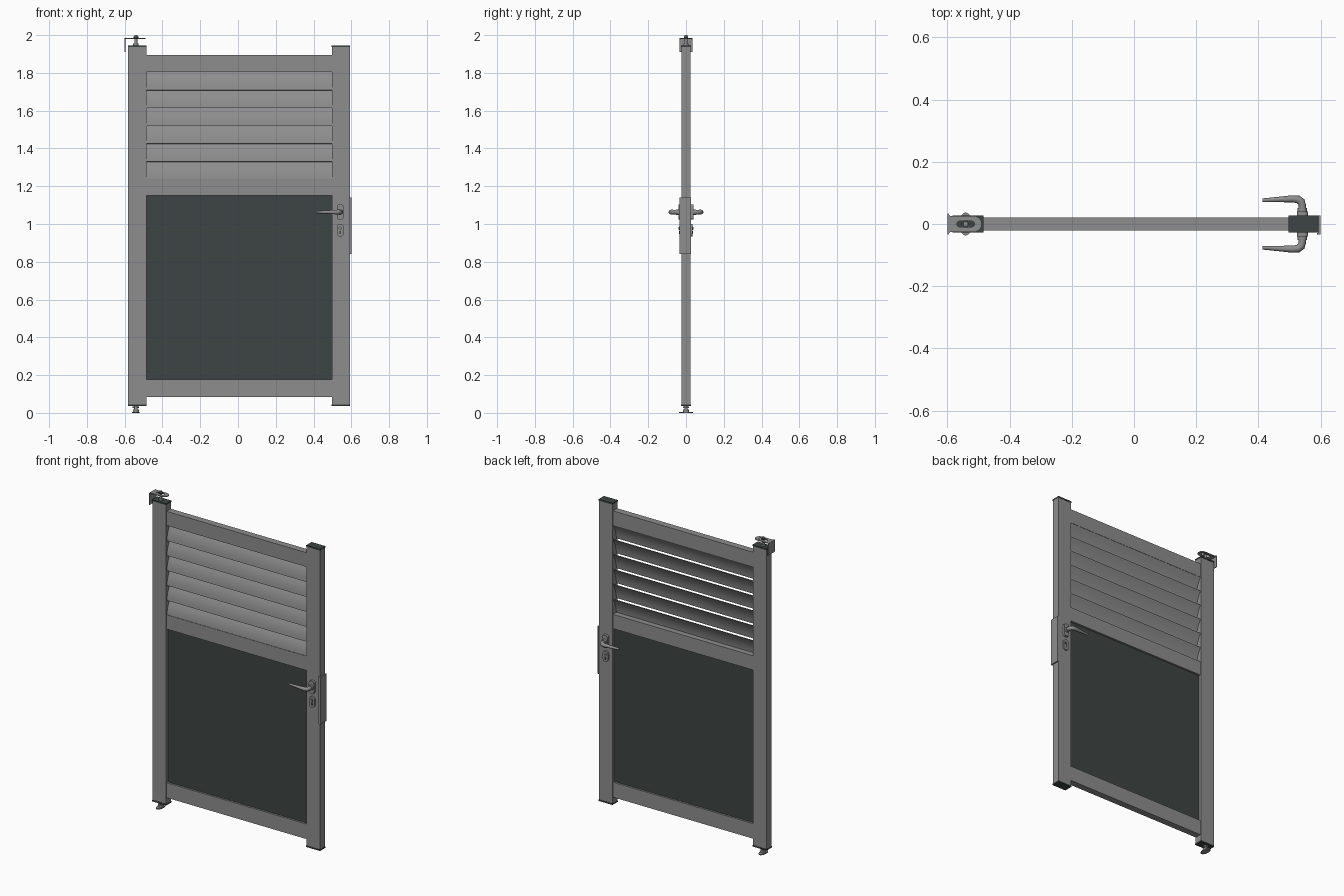
import bpy, bmesh, math
from mathutils import Matrix

cube = bpy.data.objects.get("Cube")
if cube:
    bpy.data.objects.remove(cube, do_unlink=True)


def material(name, color):
    m = bpy.data.materials.new(name)
    m.use_nodes = True
    m.diffuse_color = color
    m.node_tree.nodes["Principled BSDF"].inputs["Base Color"].default_value = color
    return m


GREY = material("aluminium grey", (0.27, 0.27, 0.27, 1))
DARK = material("dark slate", (0.048, 0.06, 0.058, 1))


def finish(name, bm, mat, smooth=False):
    bmesh.ops.recalc_face_normals(bm, faces=bm.faces[:])
    me = bpy.data.meshes.new(name)
    bm.to_mesh(me)
    bm.free()
    me.materials.append(mat)
    ob = bpy.data.objects.new(name, me)
    bpy.context.collection.objects.link(ob)
    if smooth:
        bpy.ops.object.select_all(action='DESELECT')
        ob.select_set(True)
        bpy.context.view_layer.objects.active = ob
        bpy.ops.object.shade_smooth_by_angle(angle=math.radians(35))
    return ob


def box(name, x, y, z, mat=GREY):
    """Box given as (min, max) ranges."""
    bm = bmesh.new()
    bmesh.ops.create_cube(bm, size=1)
    for v in bm.verts:
        v.co = [(a + b) / 2 + c * (b - a) for (a, b), c in zip((x, y, z), v.co)]
    return finish(name, bm, mat)


def prism(name, points, depth, matrix, mat=GREY, smooth=True):
    """Flat outline pushed along its local z, then placed by a matrix."""
    bm = bmesh.new()
    face = bm.faces.new([bm.verts.new((a, b, 0)) for a, b in points])
    top = bmesh.ops.extrude_face_region(bm, geom=[face])["geom"]
    for v in top:
        if isinstance(v, bmesh.types.BMVert):
            v.co.z += depth
    bm.transform(matrix)
    return finish(name, bm, mat, smooth)


def oblong(w, h, r, n=6):
    """Rounded rectangle outline."""
    pts = []
    for k, (sx, sy) in enumerate(((1, 1), (-1, 1), (-1, -1), (1, -1))):
        for i in range(n + 1):
            a = math.pi / 2 * (k + i / n)
            pts.append((sx * (w / 2 - r) + r * math.cos(a), sy * (h / 2 - r) + r * math.sin(a)))
    return pts


def disc(rx, ry, n=24):
    return [(rx * math.cos(2 * math.pi * i / n), ry * math.sin(2 * math.pi * i / n)) for i in range(n)]


# Posts with dark end caps
IN_L, IN_R = -0.485, 0.497
for side, x in (("right", (-0.582, IN_L)), ("left", (IN_R, 0.592))):
    box(side + "_post", x, (-0.025, 0.025), (0.045, 1.936))
    cap = (x[0] - 0.001, x[1] + 0.001)
    for end, z in (("bottom", (0.036, 0.045)), ("top", (1.936, 1.945))):
        box(f"{side}_{end}_cap", cap, (-0.027, 0.027), z, DARK)

# Rails and infill panel
for name, z in (("bottom", (0.083, 0.178)), ("middle", (1.15, 1.24)), ("top", (1.805, 1.895))):
    box(name + "_rail", (IN_L, IN_R), (-0.021, 0.021), z)
box("infill_panel", (IN_L, IN_R), (-0.009, 0.009), (0.178, 1.15), DARK)

# Louvre slats: gently bowed blades, top edge at the back, lower edge at the front
PITCH = 0.0945
along_x = Matrix(((0, 0, 1, 0), (1, 0, 0, 0), (0, 1, 0, 0), (0, 0, 0, 1)))
outer, inner = [], []
for i in range(9):
    t = i / 8
    y = -0.019 + 0.036 * t - 0.007 * math.sin(math.pi * t)
    z = -0.004 + (PITCH + 0.006) * t
    outer.append((y, z))
    inner.append((y + 0.004, z - 0.001))
for k in range(6):
    prism(f"louvre_slat_{k + 1}", outer + inner[::-1], IN_R - IN_L,
          Matrix.Translation((IN_L, 0, 1.24 + k * PITCH)) @ along_x)

# Door furniture on both faces
HX, HZ = 0.541, 1.063
for side, s in (("front", -1), ("back", 1)):
    def place(x, y, z):
        return Matrix.Translation((x, s * y, z)) @ Matrix.Rotation(-s * math.pi / 2, 4, 'X')
    prism(side + "_handle_rose", oblong(0.036, 0.08, 0.012), 0.015, place(HX, 0.025, HZ))
    prism(side + "_handle_collar", disc(0.015, 0.015), 0.012, place(HX, 0.04, HZ))
    prism(side + "_lock_rose", oblong(0.036, 0.068, 0.0175), 0.01, place(HX, 0.025, 0.967))
    prism(side + "_cylinder_face", disc(0.009, 0.009), 0.002, place(HX, 0.035, 0.977), DARK)
    prism(side + "_cylinder_hub", disc(0.007, 0.007), 0.004, place(HX, 0.035, 0.977))
    prism(side + "_key_slot", oblong(0.002, 0.009, 0.0009), 0.001, place(HX, 0.039, 0.977), DARK)
    prism(side + "_cylinder_foot", oblong(0.008, 0.018, 0.0038), 0.002, place(HX, 0.035, 0.955), DARK)

    # Lever swept along a bend, thinning towards the tip
    cu = bpy.data.curves.new(side + "_lever", 'CURVE')
    cu.dimensions = '3D'
    cu.bevel_depth = 0.012
    cu.bevel_resolution = 4
    cu.use_fill_caps = True
    path = ((0.541, 0.045, 1), (0.541, 0.06, 1), (0.537, 0.072, 1.05), (0.527, 0.079, 1.05),
            (0.51, 0.081, 0.95), (0.47, 0.079, 0.75), (0.413, 0.076, 0.5))
    sp = cu.splines.new('POLY')
    sp.points.add(len(path) - 1)
    for p, (x, y, r) in zip(sp.points, path):
        p.co = (x, s * y, HZ, 1)
        p.radius = r
    sp.use_smooth = True
    cu.materials.append(GREY)
    bpy.context.collection.objects.link(bpy.data.objects.new(side + "_lever", cu))

# Strike plate on the latch side, with a stop lip at the front
box("strike_plate", (0.592, 0.6), (-0.031, 0.027), (0.84, 1.14))
box("strike_lip", (0.588, 0.6), (-0.034, -0.029), (0.84, 1.14))

# Top hinge bracket: wall leg, slotted arm, pivot pin
PX = -0.541
box("hinge_wall_leg", (-0.6, -0.596), (-0.034, 0.034), (1.91, 1.98))
arm = prism("hinge_arm", [(-0.6, -0.034), (-0.59, -0.026)]
            + [(-0.515 + 0.026 * math.sin(a), -0.026 * math.cos(a))
               for a in (math.pi * i / 12 for i in range(13))]
            + [(-0.59, 0.026), (-0.6, 0.034)], 0.005, Matrix.Translation((0, 0, 1.98)))
cutter = prism("hinge_slot_cutter", oblong(0.056, 0.018, 0.0085), 0.04,
               Matrix.Translation((-0.541, 0, 1.96)))
cutter.hide_render = True
cutter.hide_viewport = True
mod = arm.modifiers.new("slot", 'BOOLEAN')
mod.operation = 'DIFFERENCE'
mod.object = cutter
mod.solver = 'EXACT'
prism("hinge_pin", disc(0.008, 0.008), 0.055, Matrix.Translation((PX, 0, 1.945)))
prism("hinge_pin_collar", disc(0.014, 0.014), 0.01, Matrix.Translation((PX, 0, 1.945)))
prism("hinge_pin_nut", disc(0.013, 0.013, 6), 0.008, Matrix.Translation((PX, 0, 1.985)), DARK, False)

# Bottom pivot: floor plate, hub and pin
prism("pivot_floor_plate", disc(0.02, 0.037), 0.006, Matrix.Translation((PX, 0, 0)))
prism("pivot_hub", disc(0.016, 0.016), 0.012, Matrix.Translation((PX, 0, 0.006)))
prism("pivot_pin", disc(0.009, 0.009), 0.02, Matrix.Translation((PX, 0, 0.018)))
prism("pivot_nut", disc(0.018, 0.018, 6), 0.008, Matrix.Translation((PX, 0, 0.026)), GREY, False)
